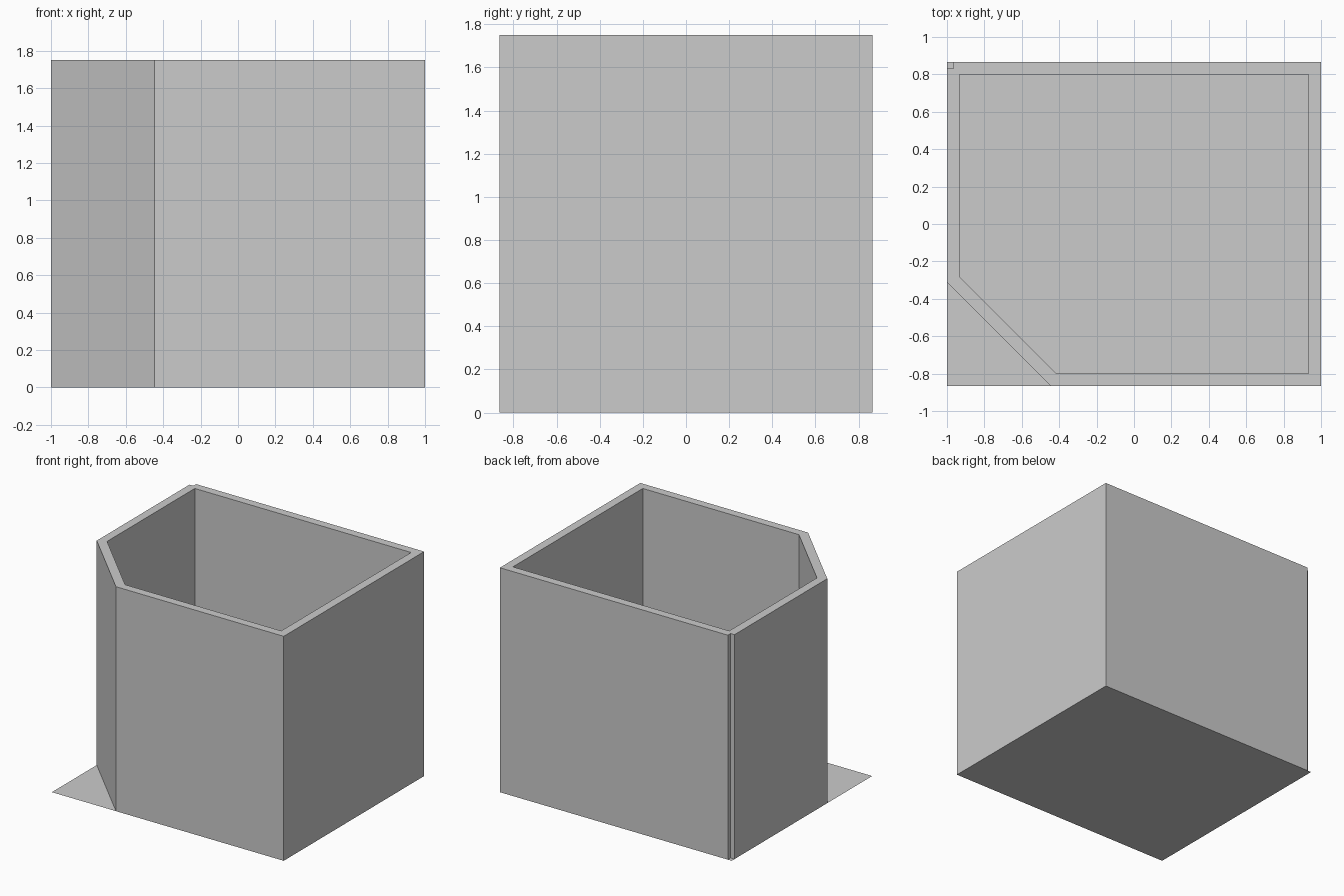
import bpy, bmesh

if "Cube" in bpy.data.objects:
    bpy.data.objects.remove(bpy.data.objects["Cube"])

X, Y, H = 1.0, 0.865, 1.75       # half width, half depth, wall height
IX, IY = 0.933, 0.80             # inner half sizes
N = 0.034                        # corner notch size


def make_object(name, bm):
    mesh = bpy.data.meshes.new(name)
    bm.to_mesh(mesh)
    bm.free()
    obj = bpy.data.objects.new(name, mesh)
    bpy.context.collection.objects.link(obj)
    return obj


# Floor: a single flat sheet under the whole footprint
bm = bmesh.new()
bm.faces.new([bm.verts.new((x, y, 0)) for x, y in ((-X, -Y), (X, -Y), (X, Y), (-X, Y))])
make_object("floor", bm)

# Walls: closed ring with a cut front-left corner and a small notch at back left
outer = [(-X, -0.312), (-0.447, -Y), (X, -Y), (X, Y),
         (-X + N, Y), (-X + N, Y - N), (-X, Y - N)]
inner = [(-IX, -0.281), (-0.414, -IY), (IX, -IY), (IX, IY), (-IX, IY)]
match = [0, 1, 2, 3, 4, 4, 4]    # inner corner paired with each outer corner

bm = bmesh.new()
ob, ot = [[bm.verts.new((x, y, z)) for x, y in outer] for z in (0, H)]
ib, it = [[bm.verts.new((x, y, z)) for x, y in inner] for z in (0, H)]
for i in range(len(outer)):
    j = (i + 1) % len(outer)
    a, b = match[i], match[j]
    bm.faces.new((ob[i], ob[j], ot[j], ot[i]))              # outer side
    if a == b:                                              # rims at the notch
        bm.faces.new((ot[i], ot[j], it[a]))
        bm.faces.new((ob[j], ob[i], ib[a]))
    else:
        bm.faces.new((ot[i], ot[j], it[b], it[a]))          # top rim
        bm.faces.new((ob[j], ob[i], ib[a], ib[b]))          # bottom rim
        bm.faces.new((ib[b], ib[a], it[a], it[b]))          # inner side
bmesh.ops.recalc_face_normals(bm, faces=bm.faces)
make_object("walls", bm)
